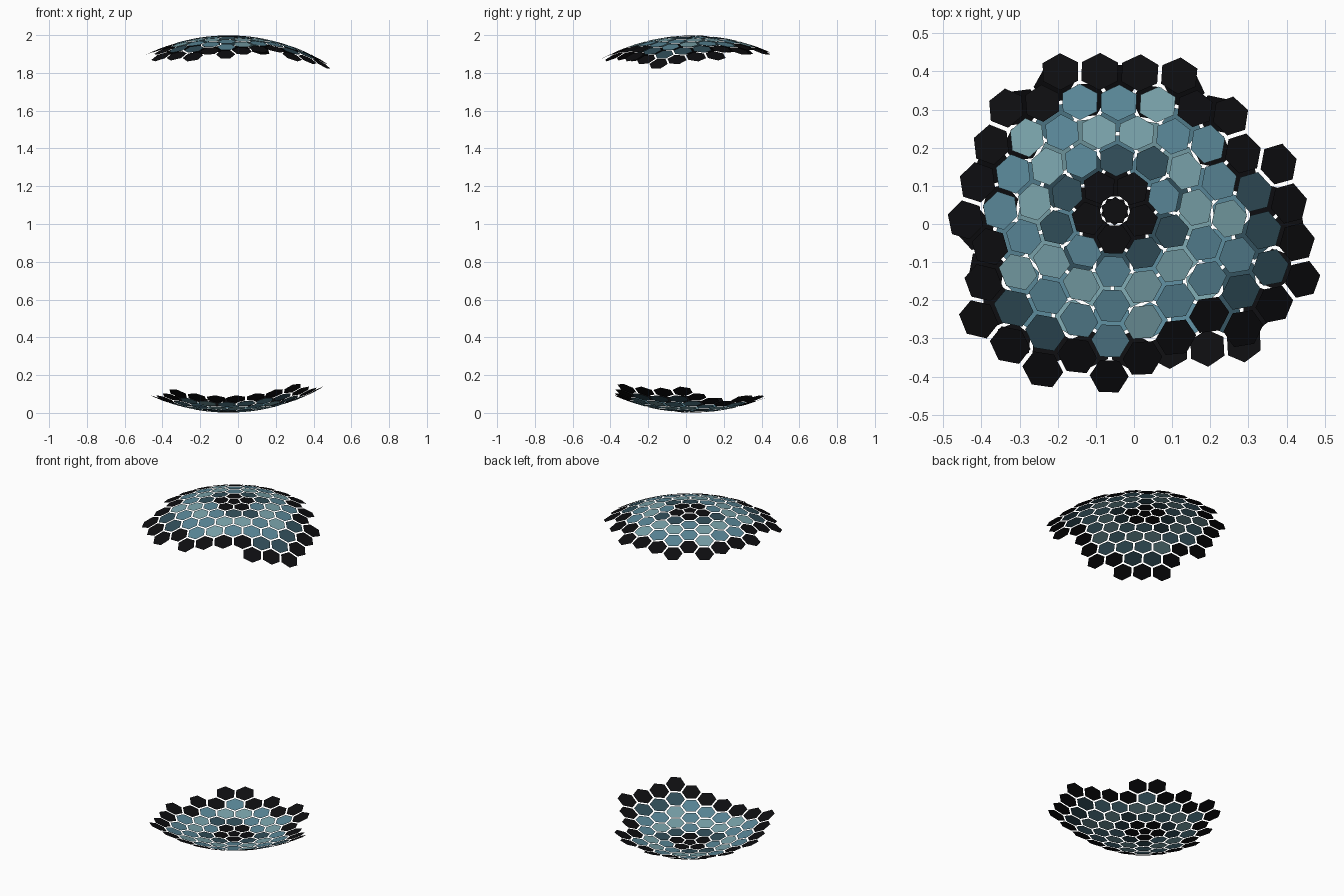
import bpy, bmesh, math
from mathutils import Vector

if "Cube" in bpy.data.objects:
    bpy.data.objects.remove(bpy.data.objects["Cube"])

FREQ = 12                       # icosahedron edge divisions
CENTRE = Vector((-0.05, 0.034, 1.0))
GAP = 0.90                      # tile size relative to its cell


def material(name, rgb):
    m = bpy.data.materials.new(name)
    m.diffuse_color = (*rgb, 1)
    m.use_nodes = True
    m.node_tree.nodes["Principled BSDF"].inputs["Base Color"].default_value = m.diffuse_color
    return m


MATS = [material("black", (0.004, 0.004, 0.005)),
        material("dark_teal", (0.03, 0.075, 0.10)),
        material("teal", (0.10, 0.24, 0.31)),
        material("pale_teal", (0.19, 0.36, 0.40))]


def ring_point(k, q, start, flip):
    """Point q of ring k around the pole pentagon of a geodesic sphere."""
    pole = Vector((0, 0, 1))
    if k == 0:
        p = pole.copy()
    else:
        side, m = divmod(q, k)

        def corner(i):
            a = math.radians(start + 72 * i)
            r = 2 / math.sqrt(5)
            return Vector((r * math.cos(a), r * math.sin(a), r / 2))
        b, c = corner(side), corner(side + 1)
        p = pole + (b - pole) * ((k - m) / FREQ) + (c - pole) * (m / FREQ)
    p.normalize()
    if flip:
        p.z = -p.z
    return p


def make_cap(name, start, flip, missing, extra):
    # Triangulated pole region
    grid = bmesh.new()
    verts = {}
    for k in range(8):
        for q in range(max(1, 5 * k)):
            verts[k, q] = grid.verts.new(ring_point(k, q, start, flip))
    for k in range(1, 8):
        def inner(s, m):
            return verts[k - 1, (s * (k - 1) + m) % max(1, 5 * (k - 1))]

        def outer(s, m):
            return verts[k, (s * k + m) % (5 * k)]
        for s in range(5):
            for m in range(k):
                grid.faces.new((outer(s, m), outer(s, m + 1), inner(s, m)))
                if m < k - 1:
                    grid.faces.new((inner(s, m), outer(s, m + 1), inner(s, m + 1)))

    # Choose the tiles that exist
    kept = {verts[k, q]: (k, q) for (k, q) in verts
            if (k <= 5 and not (k == 5 and q in missing)) or (k == 6 and q in extra)}

    # One shrunken flat polygon per grid vertex
    tiles = bmesh.new()
    for v, (k, q) in kept.items():
        n = v.co.normalized()
        u = n.cross(Vector((0, 1, 0))).normalized()
        w = n.cross(u)
        pts = [f.calc_center_median() for f in v.link_faces]
        pts.sort(key=lambda p: math.atan2((p - v.co).dot(w), (p - v.co).dot(u)))
        mid = sum(pts, Vector()) / len(pts)
        face = tiles.faces.new([tiles.verts.new(mid + (p - mid) * GAP + CENTRE) for p in pts])
        rim = any(e.other_vert(v) not in kept for e in v.link_edges)
        if rim or k <= 1 or k == 6:
            face.material_index = 0
        elif k == 2:
            face.material_index = 1 + (q % 3 == 0)
        elif k == 3:
            face.material_index = 3 if q % 3 else 2
        elif k == 4:
            face.material_index = 2 + (q % 4 == 1)
        else:
            face.material_index = 1
    mesh = bpy.data.meshes.new(name)
    tiles.to_mesh(mesh)
    tiles.free()
    grid.free()
    for m in MATS:
        mesh.materials.append(m)
    bpy.context.collection.objects.link(bpy.data.objects.new(name, mesh))


# Upper and lower tiled caps, irregular at the rim
make_cap("upper_tile_cap", 268, False, {10, 15, 20}, {4, 5, 6, 7, 8, 9, 26, 27, 28})
make_cap("lower_tile_cap", 88, True, {0, 1, 4, 5, 6, 20, 21, 24}, {19, 20, 21, 22})
